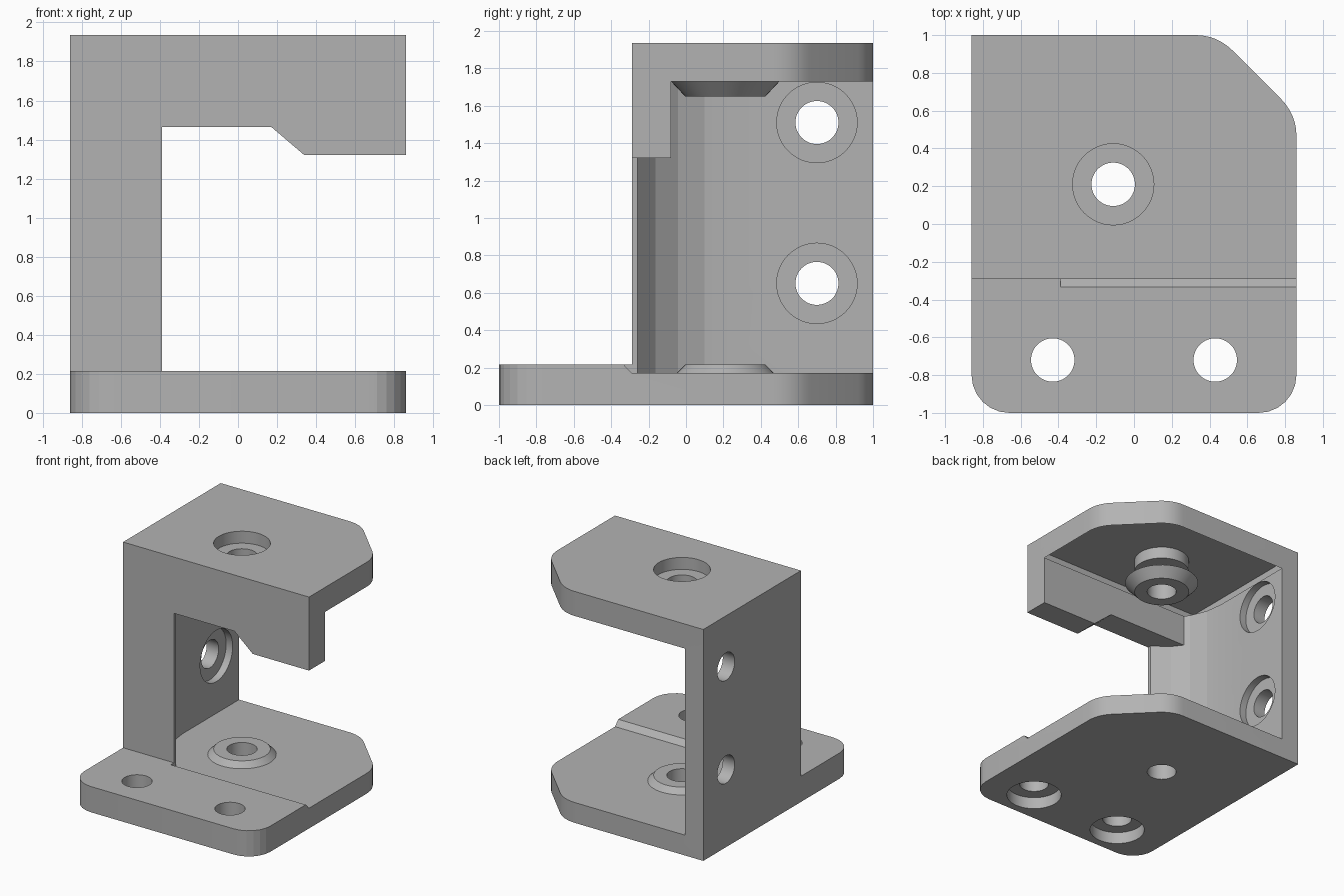
import bpy, bmesh, math
from mathutils import Vector, Matrix

cube = bpy.data.objects.get("Cube")
if cube:
    bpy.data.objects.remove(cube, do_unlink=True)

grey = bpy.data.materials.new("plain_grey")
grey.use_nodes = True
COLOUR = (0.45, 0.45, 0.45, 1)
grey.diffuse_color = COLOUR
grey.node_tree.nodes["Principled BSDF"].inputs["Base Color"].default_value = COLOUR

AXES = {  # maps profile (u, v, depth) to world axes
    "z": lambda u, v, w: (u, v, w),
    "x": lambda u, v, w: (w, u, v),
    "y": lambda u, v, w: (u, w, v),
}


def make_object(name, bm):
    bmesh.ops.recalc_face_normals(bm, faces=bm.faces)
    mesh = bpy.data.meshes.new(name)
    bm.to_mesh(mesh)
    bm.free()
    mesh.materials.append(grey)
    obj = bpy.data.objects.new(name, mesh)
    bpy.context.collection.objects.link(obj)
    return obj


def prism(name, profile, low, high, axis="z"):
    bm = bmesh.new()
    place = AXES[axis]
    face = bm.faces.new([bm.verts.new(place(u, v, low)) for u, v in profile])
    moved = bmesh.ops.extrude_face_region(bm, geom=[face])["geom"]
    shift = Vector(place(0, 0, high - low))
    bmesh.ops.translate(bm, vec=shift, verts=[e for e in moved if isinstance(e, bmesh.types.BMVert)])
    return make_object(name, bm)


def cone(name, u, v, low, high, r_low, r_high, axis="z"):
    bm = bmesh.new()
    bmesh.ops.create_cone(bm, cap_ends=True, segments=48, radius1=r_low, radius2=r_high, depth=high - low)
    for vert in bm.verts:
        x, y, z = vert.co
        vert.co = AXES[axis](x + u, y + v, z + (low + high) / 2)
    return make_object(name, bm)


def combine(target, operand, operation):
    mod = target.modifiers.new(operation.lower(), "BOOLEAN")
    mod.operation, mod.solver, mod.object = operation, "EXACT", operand
    bpy.context.view_layer.objects.active = target
    bpy.ops.object.modifier_apply(modifier=mod.name)
    bpy.data.objects.remove(operand, do_unlink=True)


def add(target, operand):
    combine(target, operand, "UNION")


def cut(target, operand):
    combine(target, operand, "DIFFERENCE")


def rounded(corners, steps=6):
    """Outline whose corners (x, y, radius) are filleted."""
    points = []
    for i, (x, y, r) in enumerate(corners):
        p = Vector((x, y))
        if not r:
            points.append(p)
            continue
        a = (Vector(corners[i - 1][:2]) - p).normalized()
        b = (Vector(corners[(i + 1) % len(corners)][:2]) - p).normalized()
        half = a.angle(b) / 2
        centre = p + (a + b).normalized() * r / math.sin(half)
        start = p + a * r / math.tan(half) - centre
        end = p + b * r / math.tan(half) - centre
        sweep = start.angle_signed(end)
        points += [centre + Matrix.Rotation(-sweep * k / steps, 2) @ start for k in range(steps + 1)]
    return points


def box(x0, x1, y0, y1):
    return [(x0, y0), (x1, y0), (x1, y1), (x0, y1)]


W, FRONT, INNER, OPEN = 0.86, -0.29, -0.08, -0.39
FLOOR, STEP, CEIL, TOP = 0.17, 0.215, 1.73, 1.935
HOLE, BORE = 0.115, 0.215
SCREW = (-0.11, 0.21)
back_corner = [(W, 0.58, 0.27), (0.44, 1, 0.27), (-W, 1, 0)]

# base plate with a lowered floor behind a sloping step
body = prism("bracket_body", rounded([(-W, -1, 0.2), (W, -1, 0.2)] + back_corner), 0, STEP)
cut(body, prism("floor_cutter", box(-0.75, 1, FRONT, 1.1), FLOOR, 0.4))
slope = [(-0.375, 0.26), (FRONT, FLOOR), (-0.2, FLOOR), (-0.2, 0.26)]
cut(body, prism("slope_cutter", slope, OPEN, 1, "x"))

# side wall and front post with a faceted hollow inner corner
arc = []
for k in range(5):
    angle = math.radians(240 - 15 * k)
    arc.append((-0.107 + 0.583 * math.cos(angle), 0.25 + 0.583 * math.sin(angle)))
arc[0] = (OPEN, -0.26)
wall = [(-W, FRONT), (OPEN, FRONT)] + arc + [(-0.69, 1), (-W, 1)]
add(body, prism("wall", wall, 0.1, 1.8))

# top plate and front beam with its hanging tab
add(body, prism("top_plate", rounded([(-W, FRONT, 0), (W, FRONT, 0)] + back_corner), CEIL, TOP))
beam = [(-0.75, 1.85), (-0.75, 1.465), (0.17, 1.465), (0.34, 1.32), (W, 1.32), (W, 1.85)]
add(body, prism("beam", beam, FRONT, INNER, "y"))

# tapered seats around the vertical screw
add(body, cone("lower_seat", *SCREW, 0.125, STEP, 0.305, BORE))
add(body, cone("upper_seat", *SCREW, 1.65, 1.81, BORE, 0.365))

# through holes and their counterbores
cut(body, cone("screw_hole", *SCREW, -0.1, 2.1, HOLE, HOLE))
cut(body, cone("top_bore", *SCREW, TOP - 0.1, 2.1, BORE, BORE))
for x in (-0.43, 0.43):
    cut(body, cone("foot_hole", x, -0.72, -0.1, 0.4, HOLE, HOLE))
    cut(body, cone("foot_bore", x, -0.72, -0.1, 0.1, BORE, BORE))
for z in (0.65, 1.51):
    cut(body, cone("wall_hole", 0.7, z, -1, -0.5, HOLE, HOLE, "x"))
    cut(body, cone("wall_bore", 0.7, z, -0.75, -0.5, BORE, BORE, "x"))
cut(body, cone("tab_hole", 0.6, 1.51, -0.4, 0, HOLE, HOLE, "y"))
cut(body, cone("tab_bore", 0.6, 1.51, INNER - 0.08, 0, BORE, BORE, "y"))

# merge coplanar faces, then smooth the round parts
bm = bmesh.new()
bm.from_mesh(body.data)
bmesh.ops.remove_doubles(bm, verts=bm.verts, dist=0.0005)
bmesh.ops.dissolve_limit(bm, angle_limit=math.radians(0.5), verts=bm.verts, edges=bm.edges)
bm.to_mesh(body.data)
bm.free()
bpy.ops.object.select_all(action="DESELECT")
body.select_set(True)
bpy.context.view_layer.objects.active = body
bpy.ops.object.shade_smooth_by_angle(angle=math.radians(14))
